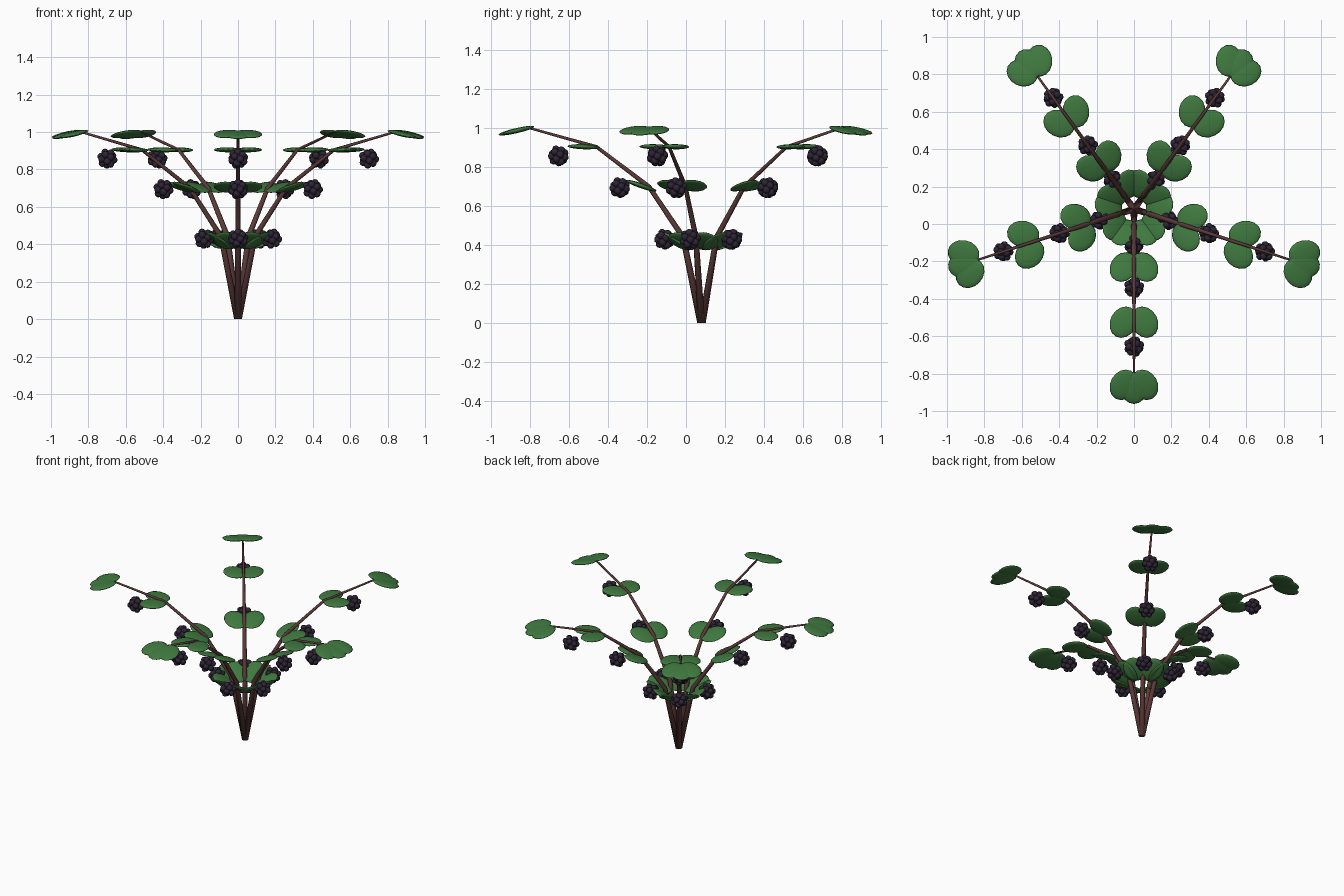
import bpy, bmesh, math
from mathutils import Vector, Matrix

if "Cube" in bpy.data.objects:
    bpy.data.objects.remove(bpy.data.objects["Cube"])


def material(name, rgb):
    m = bpy.data.materials.new(name)
    m.diffuse_color = (*rgb, 1)
    m.use_nodes = True
    m.node_tree.nodes["Principled BSDF"].inputs["Base Color"].default_value = m.diffuse_color
    return m


BARK = material("reddish brown bark", (0.105, 0.043, 0.04))
LEAF = material("leaf green", (0.05, 0.19, 0.05))
BERRY = material("dark purple berry", (0.028, 0.018, 0.036))

CENTRE = Vector((0, 0.08, 0))
# Cane path: radius from the centre, height, thickness
CANE = [(0.003, 0.0, 0.019), (0.095, 0.44, 0.015), (0.27, 0.70, 0.012),
        (0.54, 0.905, 0.009), (0.88, 1.0, 0.006)]
# Leaf pairs: radius, height, upward tilt in degrees
LEAVES = [(0.125, 0.42, 33), (0.31, 0.705, 19), (0.605, 0.905, 2), (0.94, 0.99, -13)]
# Berries: radius, height
BERRIES = [(0.19, 0.43), (0.42, 0.695), (0.735, 0.858)]


def finish(bm, name, mat, frame):
    bm.transform(frame)
    me = bpy.data.meshes.new(name)
    bm.to_mesh(me)
    bm.free()
    me.materials.append(mat)
    for p in me.polygons:
        p.use_smooth = True
    ob = bpy.data.objects.new(name, me)
    bpy.context.collection.objects.link(ob)
    return ob


def cane(name, frame):
    # Hexagonal tapering tube swept in the local XZ plane
    bm = bmesh.new()
    pts = [Vector((r, 0, z)) for r, z, _ in CANE]
    rings = []
    for i, p in enumerate(pts):
        t = (pts[min(i + 1, len(pts) - 1)] - pts[max(i - 1, 0)]).normalized()
        if i == 0:
            t = Vector((0, 0, 1))
        side = Vector((0, 1, 0))
        nrm = side.cross(t)
        rad = CANE[i][2]
        rings.append([bm.verts.new(p + rad * (math.cos(a) * nrm + math.sin(a) * side))
                      for a in [k * math.tau / 8 for k in range(8)]])
    for a, b in zip(rings, rings[1:]):
        for k in range(8):
            bm.faces.new((a[k], a[(k + 1) % 8], b[(k + 1) % 8], b[k]))
    bm.faces.new(rings[0])
    bm.faces.new(rings[-1])
    bmesh.ops.recalc_face_normals(bm, faces=bm.faces)
    finish(bm, name, BARK, frame)


def leaf(name, frame, r, z, tilt, tip):
    # Flat oval leaflets, one each side, plus an end leaflet at the tip
    bm = bmesh.new()
    place = Matrix.Translation((r, 0, z)) @ Matrix.Rotation(-math.radians(tilt), 4, 'Y')
    parts = [(0, 0.056, 28), (0, -0.056, -28)]
    if tip:
        parts.append((0.018, 0, 0))
    for x, y, turn in parts:
        m = (place @ Matrix.Translation((x, y, 0)) @ Matrix.Rotation(math.radians(turn), 4, 'Z')
             @ Matrix.Diagonal((0.087, 0.071, 0.013, 1)))
        bmesh.ops.create_uvsphere(bm, u_segments=16, v_segments=8, radius=1, matrix=m)
    finish(bm, name, LEAF, frame)


def berry(name, frame, r, z):
    # Ball of small drupelets spread evenly around a core
    bm = bmesh.new()
    c = Vector((r, 0, z))
    bmesh.ops.create_icosphere(bm, subdivisions=2, radius=0.036, matrix=Matrix.Translation(c))
    n = 16
    for i in range(n):
        h = 1 - 2 * (i + 0.5) / n
        s = math.sqrt(1 - h * h)
        a = i * 2.39996
        d = Vector((s * math.cos(a), s * math.sin(a), h)) * 0.036
        bmesh.ops.create_icosphere(bm, subdivisions=2, radius=0.02,
                                   matrix=Matrix.Translation(c + d))
    finish(bm, name, BERRY, frame)


# Five canes fanned around the base
for k in range(5):
    frame = Matrix.Translation(CENTRE) @ Matrix.Rotation(math.radians(-90 + 72 * k), 4, 'Z')
    cane(f"cane_{k + 1}", frame)
    for i, (r, z, tilt) in enumerate(LEAVES):
        leaf(f"leaf_{k + 1}_{i + 1}", frame, r, z, tilt, i == 3)
    for i, (r, z) in enumerate(BERRIES):
        berry(f"berry_{k + 1}_{i + 1}", frame, r, z)
